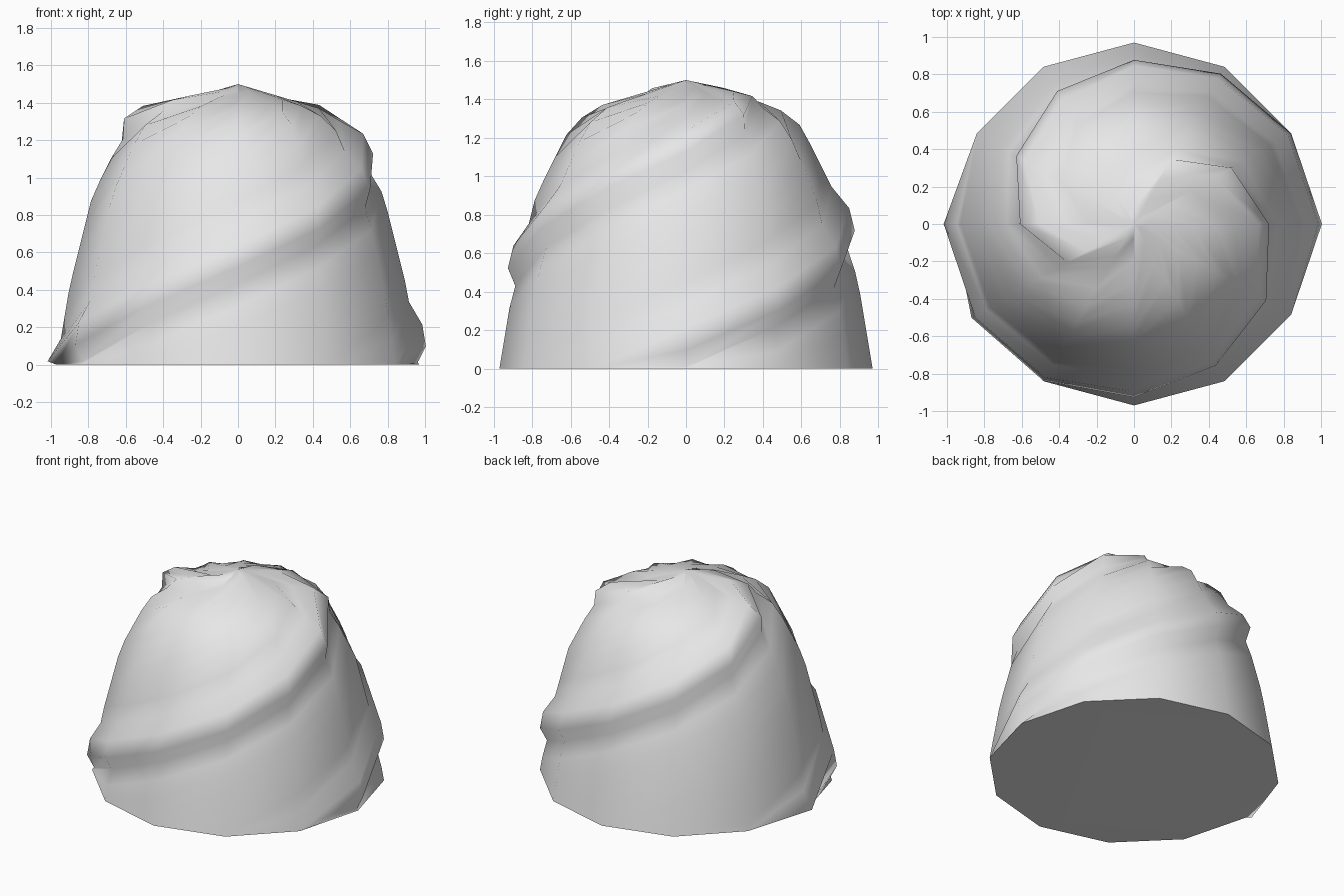
import bpy, bmesh, math

cube = bpy.data.objects.get("Cube")
if cube:
    bpy.data.objects.remove(cube, do_unlink=True)

# Plain light grey material
grey = bpy.data.materials.new("light_grey")
grey.use_nodes = True
colour = (0.8, 0.8, 0.8, 1)
grey.diffuse_color = colour
grey.node_tree.nodes["Principled BSDF"].inputs["Base Color"].default_value = colour

# Dome outline as (radius, height), measured along its length
OUTLINE = [(0.97, 0), (0.9, 0.42), (0.78, 0.9), (0.6, 1.26), (0.47, 1.36), (0, 1.5)]
STARTS = [0]
for (r0, z0), (r1, z1) in zip(OUTLINE, OUTLINE[1:]):
    STARTS.append(STARTS[-1] + math.hypot(r1 - r0, z1 - z0))
LENGTH = STARTS[-1]

SIDES = 12
RISE = 0.21                # climb of the spiral per side
TURN = RISE * SIDES        # climb per full turn
RIDGES = (0.09, 1.15)      # lower lip of each fold at angle zero
FOLD = [(-0.08, -0.01), (0, 0.05), (0.12, 0.05), (0.25, 0.0)]


def outline_point(s):
    """Radius, height and outward direction at a distance along the outline."""
    for i in range(len(OUTLINE) - 1):
        if s <= STARTS[i + 1] or i == len(OUTLINE) - 2:
            (r0, z0), (r1, z1) = OUTLINE[i], OUTLINE[i + 1]
            step = STARTS[i + 1] - STARTS[i]
            t = (s - STARTS[i]) / step
            return (r0 + (r1 - r0) * t, z0 + (z1 - z0) * t,
                    (z1 - z0) / step, (r0 - r1) / step)


def fill(a, b, count):
    """Plain rows between two folds."""
    return [(a + (b - a) * i / count, 0) for i in range(1, count)]


# Rows of one turn: two folds with smooth cloth between them
low, high = RIDGES
rows = [(low + d, b) for d, b in FOLD]
rows += fill(low + FOLD[-1][0], high + FOLD[0][0], 6)
rows += [(high + d, b) for d, b in FOLD]
rows += fill(high + FOLD[-1][0], low + TURN + FOLD[0][0], 9)
all_rows = [(s + TURN * k, b) for k in (-2, -1, 0, 1) for s, b in rows]

# Sheared grid: rows climb round the dome and stop at base and tip
bm = bmesh.new()
columns = []
for i in range(SIDES + 1):
    angle = math.tau * i / SIDES
    column = []
    for s, bump in all_rows:
        s += RISE * i
        fade = max(0, min(1, (LENGTH - s) / 0.6))
        if s <= 0:
            s, fade = 0, 0
        r, z, nr, nz = outline_point(min(s, LENGTH))
        r += nr * bump * fade
        z = max(0, z + nz * bump * fade)
        column.append(bm.verts.new((r * math.cos(angle), r * math.sin(angle), z)))
    columns.append(column)
for left, right in zip(columns, columns[1:]):
    for k in range(len(all_rows) - 1):
        bm.faces.new((left[k], right[k], right[k + 1], left[k + 1]))
bmesh.ops.dissolve_degenerate(bm, dist=0.001, edges=bm.edges[:])
bmesh.ops.remove_doubles(bm, verts=bm.verts[:], dist=0.004)
bmesh.ops.dissolve_degenerate(bm, dist=0.001, edges=bm.edges[:])
loose = [e for e in bm.edges if not e.link_faces]
bmesh.ops.delete(bm, geom=loose, context='EDGES')
bmesh.ops.delete(bm, geom=[v for v in bm.verts if not v.link_faces], context='VERTS')

# Flat underside
rim = [e for e in bm.edges if e.is_boundary]
bmesh.ops.holes_fill(bm, edges=rim, sides=0)
bmesh.ops.recalc_face_normals(bm, faces=bm.faces[:])

mesh = bpy.data.meshes.new("twisted_dome")
bm.to_mesh(mesh)
bm.free()
mesh.materials.append(grey)
dome = bpy.data.objects.new("twisted_dome", mesh)
bpy.context.collection.objects.link(dome)
bpy.ops.object.select_all(action='DESELECT')
dome.select_set(True)
bpy.context.view_layer.objects.active = dome
bpy.ops.object.shade_smooth_by_angle(angle=math.radians(70))
